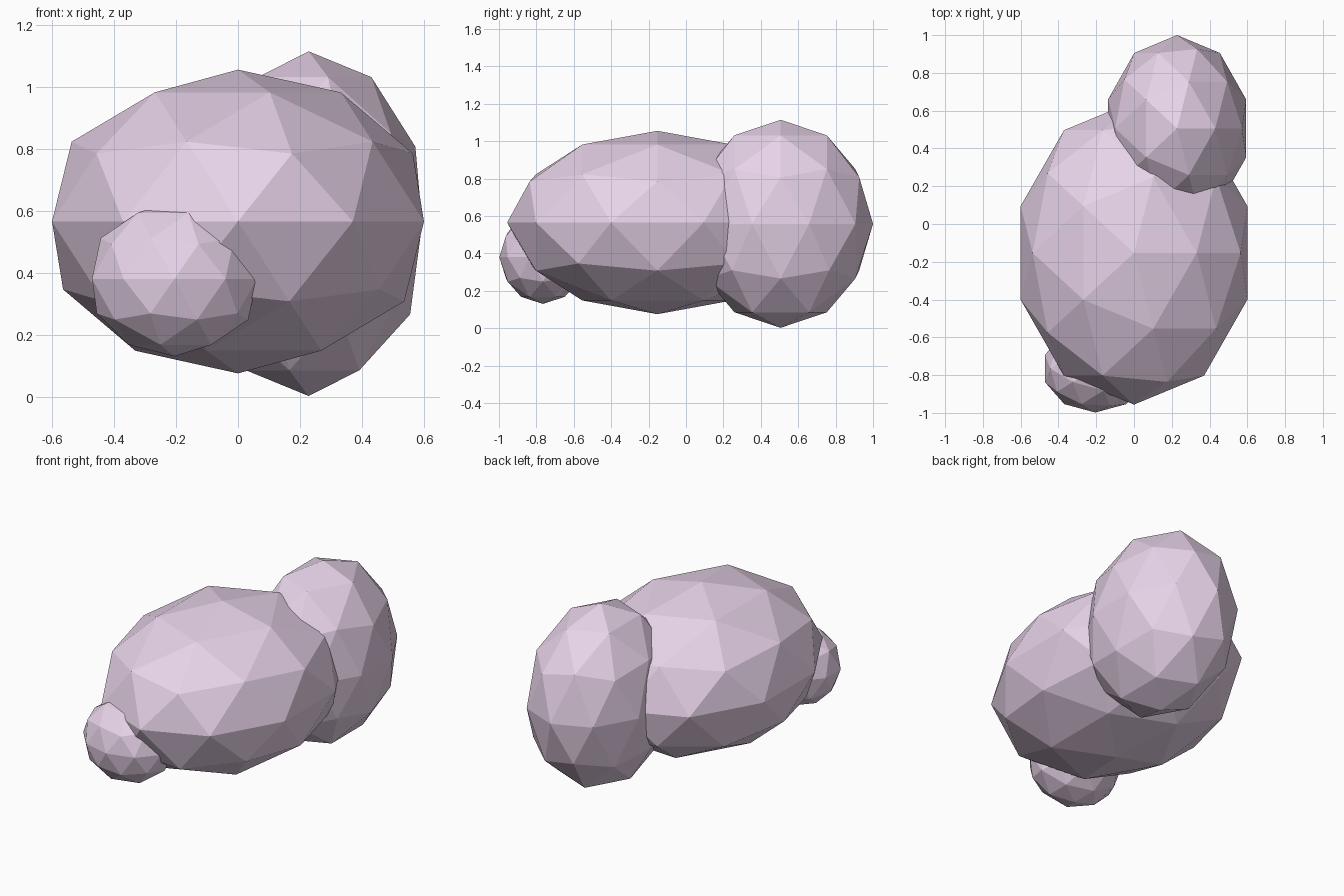
import bpy

if "Cube" in bpy.data.objects:
    bpy.data.objects.remove(bpy.data.objects["Cube"])

lilac = bpy.data.materials.new("lilac")
lilac.diffuse_color = (0.80, 0.65, 0.81, 1)
lilac.use_nodes = True
lilac.node_tree.nodes["Principled BSDF"].inputs["Base Color"].default_value = lilac.diffuse_color


def blob(name, centre, radii):
    """Low-poly ellipsoid from a flat-shaded icosphere."""
    bpy.ops.mesh.primitive_ico_sphere_add(subdivisions=2, radius=1, location=centre)
    ob = bpy.context.object
    ob.name = name
    ob.scale = radii
    bpy.ops.object.transform_apply(location=False, rotation=False, scale=True)
    ob.data.materials.append(lilac)
    return ob


# Large middle lobe
blob("main_lobe", (0, -0.153, 0.565), (0.631, 0.803, 0.49))
# Tall lobe at the back
blob("rear_lobe", (0.228, 0.506, 0.558), (0.385, 0.494, 0.556))
# Small lobe low at the front
blob("front_lobe", (-0.205, -0.765, 0.38), (0.28, 0.233, 0.25))
